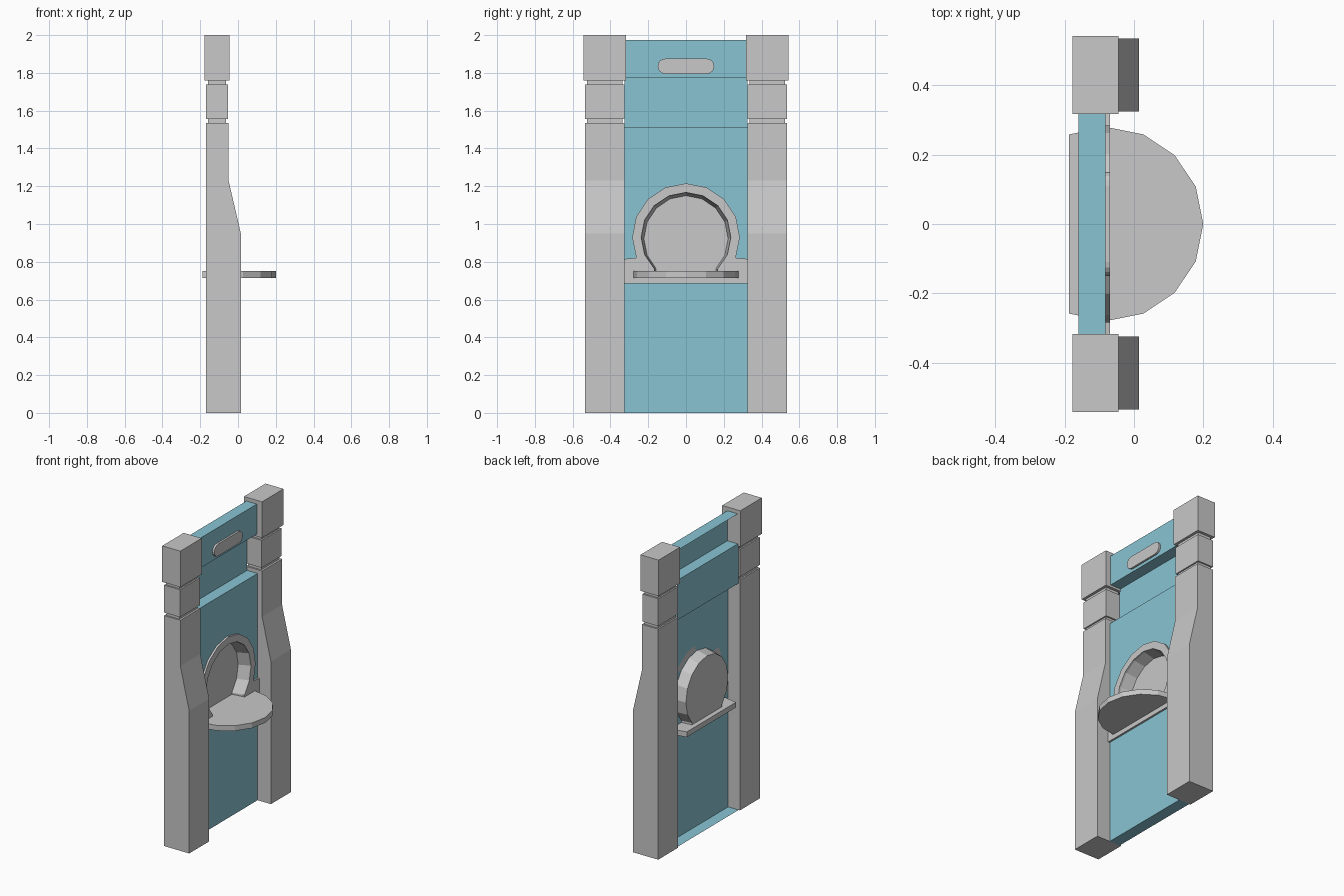
import bpy
import bmesh
from math import cos, sin, radians

cube = bpy.data.objects.get("Cube")
if cube:
    bpy.data.objects.remove(cube, do_unlink=True)


def material(name, color):
    mat = bpy.data.materials.new(name)
    mat.use_nodes = True
    mat.diffuse_color = color
    mat.node_tree.nodes["Principled BSDF"].inputs["Base Color"].default_value = color
    return mat


GREY = material("light grey", (0.58, 0.58, 0.58, 1))
BLUE = material("pale blue", (0.25, 0.55, 0.65, 1))


def finish(name, bm, mat):
    bmesh.ops.remove_doubles(bm, verts=bm.verts, dist=0.0001)
    bmesh.ops.recalc_face_normals(bm, faces=bm.faces)
    mesh = bpy.data.meshes.new(name)
    bm.to_mesh(mesh)
    bm.free()
    mesh.materials.append(mat)
    obj = bpy.data.objects.new(name, mesh)
    bpy.context.collection.objects.link(obj)
    return obj


def add_loop(bm, points):
    """Closed chain of edges through 3D points."""
    verts = [bm.verts.new(p) for p in points]
    return [bm.edges.new((a, b)) for a, b in zip(verts, verts[1:] + verts[:1])]


def thicken(bm, offset):
    """Extrude every face by an offset, keeping the start faces."""
    geom = bmesh.ops.extrude_face_region(bm, geom=bm.faces[:], use_keep_orig=True)["geom"]
    verts = [g for g in geom if isinstance(g, bmesh.types.BMVert)]
    bmesh.ops.translate(bm, verts=verts, vec=offset)


def prism(name, points, offset, mat):
    bm = bmesh.new()
    bm.faces.new([bm.verts.new(p) for p in points])
    thicken(bm, offset)
    return finish(name, bm, mat)


def box(name, x0, x1, y0, y1, z0, z1, mat):
    base = [(x0, y0, z0), (x1, y0, z0), (x1, y1, z0), (x0, y1, z0)]
    return prism(name, base, (0, 0, z1 - z0), mat)


def arc(radius, start, end, step=22.5, cy=0.0, cz=0.93):
    count = round((end - start) / step)
    angles = [radians(start + i * step) for i in range(count + 1)]
    return [(cy + radius * cos(a), cz + radius * sin(a)) for a in angles]


def at_x(x, outline):
    return [(x, y, z) for y, z in outline]


HALF = 0.325      # half width between the pillars
BACK = -0.16      # back edge of the panel returns
FACE = -0.083     # front of the panels
TRIM = -0.07      # front of the raised trim

# Pillars: sloped post, narrow necks, block and cap
post = [(-0.17, 0), (0.015, 0), (0.015, 0.95), (-0.05, 1.23), (-0.05, 1.535), (-0.17, 1.535)]
for side, s in (("left", 1), ("right", -1)):
    prism(side + "_post", [(x, s * HALF, z) for x, z in post], (0, s * 0.21, 0), GREY)
    for part, grow, z0, z1 in (("lower_neck", -0.01, 1.535, 1.555),
                               ("block", 0, 1.555, 1.738),
                               ("upper_neck", -0.01, 1.738, 1.76),
                               ("cap", 0.008, 1.76, 2.0)):
        ys = sorted((s * (HALF - grow), s * (0.535 + grow)))
        box(side + "_" + part, -0.17 - grow, -0.053 + grow, *ys, z0, z1, GREY)

# Niche opening, shared by panel, frame and niche
opening = arc(0.237, -45, 225) + [(-0.168, 0.745), (0.168, 0.745)]

# Folded panel sheet, open at the back
bm = bmesh.new()
folds = [(FACE, 1.51), (BACK, 1.51), (BACK, 1.775), (FACE, 1.775), (FACE, 1.975), (BACK, 1.975)]
strips = list(zip(folds, folds[1:])) + [((BACK, 0), (FACE, 0))]
for (xa, za), (xb, zb) in strips:
    bm.faces.new([bm.verts.new(p) for p in ((xa, -HALF, za), (xa, HALF, za),
                                            (xb, HALF, zb), (xb, -HALF, zb))])
rim = [(-HALF, 0), (HALF, 0), (HALF, 1.51), (-HALF, 1.51)]
edges = add_loop(bm, at_x(FACE, rim)) + add_loop(bm, at_x(FACE, opening))
bmesh.ops.triangle_fill(bm, edges=edges, use_beauty=True, normal=(1, 0, 0))
finish("panel", bm, BLUE)

# Arched frame with its base rail
bm = bmesh.new()
outline = arc(0.285, -22.5, 202.5) + [(-HALF, 0.815), (-HALF, 0.685), (HALF, 0.685), (HALF, 0.815)]
edges = add_loop(bm, at_x(FACE, outline)) + add_loop(bm, at_x(FACE, opening))
bmesh.ops.triangle_fill(bm, edges=edges, use_beauty=True, normal=(1, 0, 0))
thicken(bm, (TRIM - FACE, 0, 0))
finish("arch_frame", bm, GREY)

# Niche: tapered wall and back plate
bm = bmesh.new()
inner = [(y * 0.94, 0.745 + (z - 0.745) * 0.96) for y, z in opening]
front = add_loop(bm, at_x(FACE, opening))
rear = add_loop(bm, at_x(-0.155, inner))
bmesh.ops.bridge_loops(bm, edges=front + rear)
bmesh.ops.contextual_create(bm, geom=rear)
finish("niche", bm, GREY)

# Rounded shelf
shelf = arc(0.28, -112.5, 112.5, cy=-0.08, cz=0)
prism("shelf", [(x, y, 0.715) for x, y in shelf], (0, 0, 0.035), GREY)

# Rounded plate on the top panel
pill = arc(0.04, -90, 90, cy=0.11, cz=1.835) + arc(0.04, 90, 270, cy=-0.11, cz=1.835)
prism("top_plate", at_x(FACE, pill), (TRIM - FACE, 0, 0), GREY)
